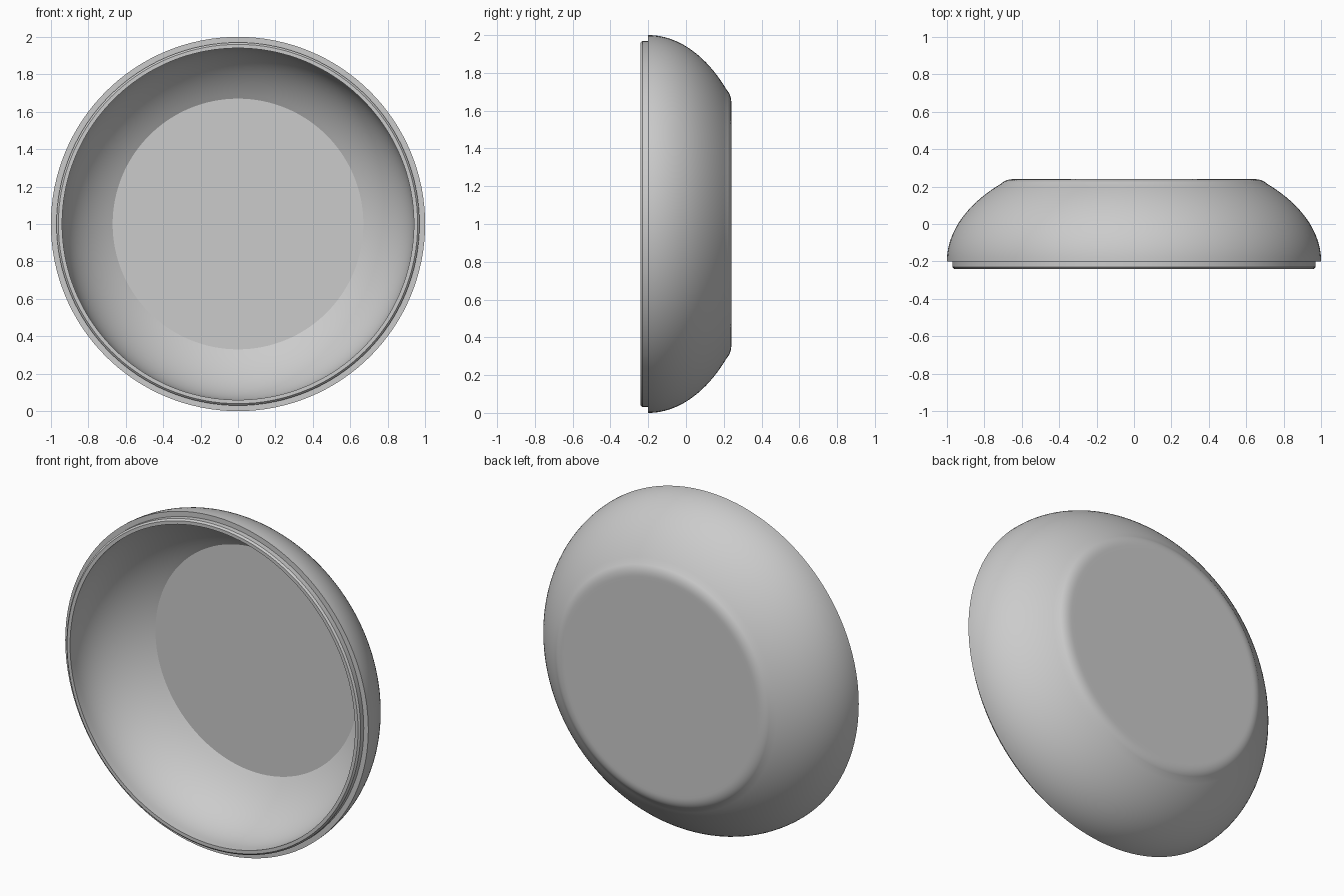
import bpy, bmesh, math
from mathutils import Vector, Matrix

cube = bpy.data.objects.get("Cube")
if cube:
    bpy.data.objects.remove(cube, do_unlink=True)

SEGMENTS = 128
RIM_Y, LIP_Y, BACK_Y, FLOOR_Y = -0.2, -0.24, 0.24, 0.18

grey = bpy.data.materials.new("plain grey")
grey.use_nodes = True
grey.diffuse_color = (0.6, 0.6, 0.6, 1)
grey.node_tree.nodes["Principled BSDF"].inputs["Base Color"].default_value = grey.diffuse_color


def dome(radius, depth, end_radius, steps=20):
    """Quarter-ellipse wall from the rim back to end_radius, as (radius, y)."""
    end = math.acos(end_radius / radius)
    return [(radius * math.cos(end * i / steps), RIM_Y + depth * math.sin(end * i / steps))
            for i in range(steps + 1)]


def rounded(a, b, c, steps=8):
    """Smooth corner from a to c, pulled towards b."""
    a, b, c = Vector(a), Vector(b), Vector(c)
    return [tuple(a * (1 - t) ** 2 + b * 2 * t * (1 - t) + c * t * t)
            for t in (i / steps for i in range(1, steps + 1))]


def lathe(name, profile):
    """Turn a profile around the front-to-back axis."""
    bm = bmesh.new()
    verts = [bm.verts.new((r, y, 0)) for r, y in profile]
    edges = [bm.edges.new(pair) for pair in zip(verts, verts[1:])]
    bmesh.ops.spin(bm, geom=verts + edges, cent=(0, 0, 0), axis=(0, 1, 0),
                   angle=math.tau, steps=SEGMENTS, use_duplicate=False)
    bmesh.ops.remove_doubles(bm, verts=bm.verts, dist=0.0001)
    bmesh.ops.recalc_face_normals(bm, faces=bm.faces)
    bmesh.ops.transform(bm, matrix=Matrix.Translation((0, 0, 1)), verts=bm.verts)
    mesh = bpy.data.meshes.new(name)
    bm.to_mesh(mesh)
    bm.free()
    mesh.materials.append(grey)
    obj = bpy.data.objects.new(name, mesh)
    bpy.context.collection.objects.link(obj)
    bpy.ops.object.select_all(action='DESELECT')
    obj.select_set(True)
    bpy.context.view_layer.objects.active = obj
    bpy.ops.object.shade_smooth_by_angle(angle=math.radians(20))
    return obj


# Outer wall, rounded into the flat back
outer = dome(1.0, 0.59, 0.71)
back = rounded(outer[-1], (0.685, BACK_Y), (0.64, BACK_Y)) + [(0.62, BACK_Y), (0, BACK_Y)]

# Hollow inside with a flat floor
inner = [(0, FLOOR_Y)] + dome(0.94, 0.54, 0.67)[::-1]

# Stepped lip around the opening
lip = [(0.94, LIP_Y), (0.96, LIP_Y), (0.97, LIP_Y + 0.01), (0.97, RIM_Y), (1.0, RIM_Y)]

lathe("bowl_shell", inner + lip + outer[1:] + back)
